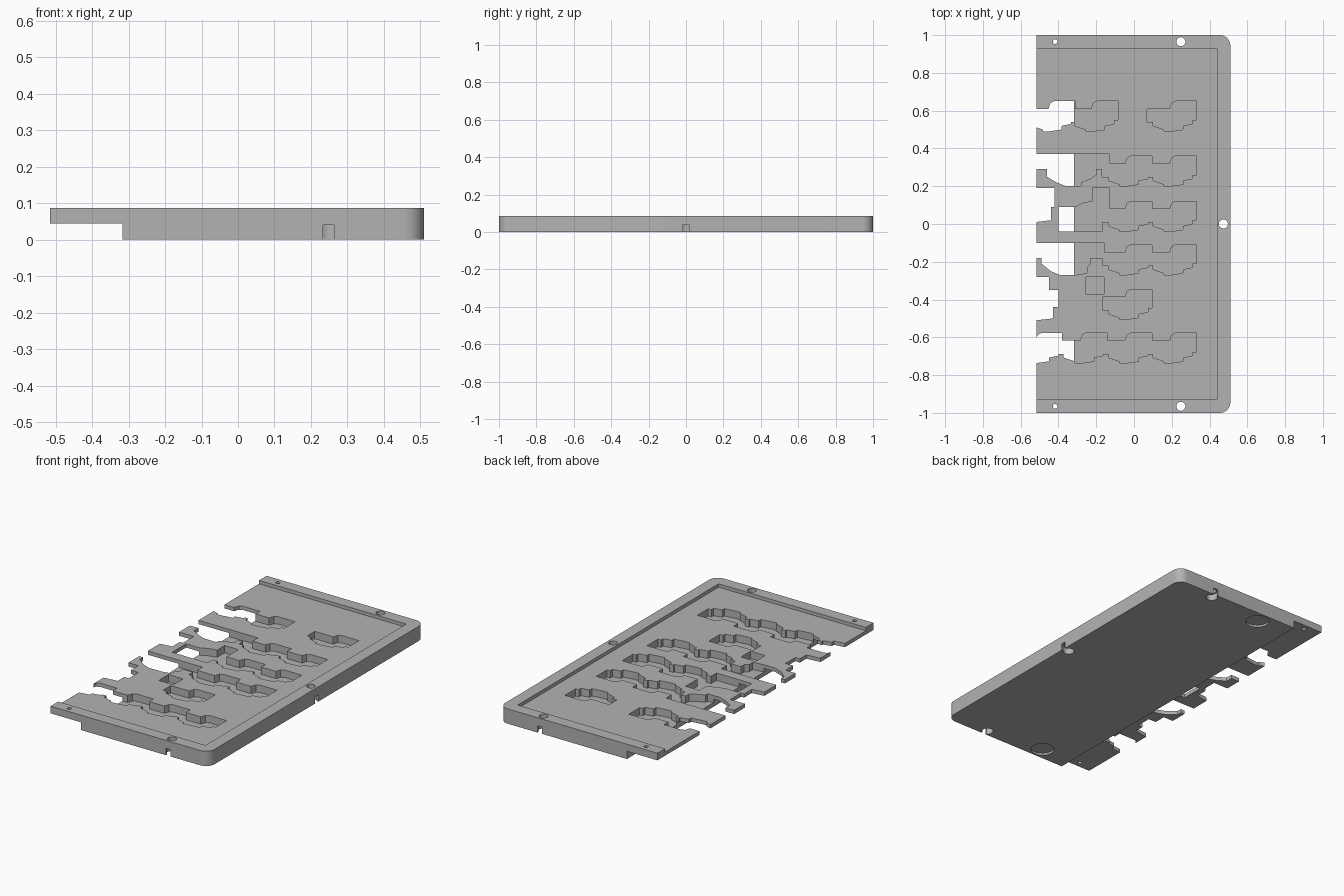
import bpy, bmesh, math

if "Cube" in bpy.data.objects:
    bpy.data.objects.remove(bpy.data.objects["Cube"])

TOP, RECESS, STEP, FLOOR = 0.087, 0.067, 0.045, 0.024
ABOVE, BELOW = 0.2, -0.1

grey = bpy.data.materials.new("plain_grey")
grey.use_nodes = True
grey.diffuse_color = (0.45, 0.45, 0.45, 1)
grey.node_tree.nodes["Principled BSDF"].inputs["Base Color"].default_value = grey.diffuse_color


def prism(name, points, low, high):
    """Extrude a flat outline between two heights."""
    bm = bmesh.new()
    face = bm.faces.new([bm.verts.new((x, y, low)) for x, y in points])
    moved = bmesh.ops.extrude_face_region(bm, geom=[face])["geom"]
    verts = [v for v in moved if isinstance(v, bmesh.types.BMVert)]
    bmesh.ops.translate(bm, verts=verts, vec=(0, 0, high - low))
    bmesh.ops.recalc_face_normals(bm, faces=bm.faces)
    mesh = bpy.data.meshes.new(name)
    bm.to_mesh(mesh)
    bm.free()
    mesh.materials.append(grey)
    obj = bpy.data.objects.new(name, mesh)
    bpy.context.collection.objects.link(obj)
    return obj


def box(x0, x1, y0, y1):
    return [(x0, y0), (x1, y0), (x1, y1), (x0, y1)]


def arc(x, y, r, start=0, sweep=360, n=24):
    steps = n if sweep == 360 else n + 1
    angles = [math.radians(start + sweep * i / n) for i in range(steps)]
    return [(x + r * math.cos(a), y + r * math.sin(a)) for a in angles]


def cut(points, low, high):
    """Subtract a prism from the plate."""
    cutter = prism("cutter", points, low, high)
    cutter.hide_render = True
    mod = plate.modifiers.new("cut", "BOOLEAN")
    mod.operation, mod.solver, mod.object = "DIFFERENCE", "EXACT", cutter
    bpy.context.view_layer.objects.active = plate
    bpy.ops.object.modifier_apply(modifier=mod.name)
    bpy.data.objects.remove(cutter)


def pocket(outline, dx=0, dy=0):
    """Cut a pocket whose outline is given in hundredths."""
    cut([((x + dx) / 100, (y + dy) / 100) for x, y in outline], FLOOR, ABOVE)


# Plate with two rounded corners, and the thinner overhang on the left
R = 0.055
plate = prism("plate", [(-0.515, -1)] + arc(0.51 - R, -1 + R, R, -90, 90, 10)
              + arc(0.51 - R, 1 - R, R, 0, 90, 10) + [(-0.515, 1)], 0, TOP)
cut(box(-0.7, -0.317, -1.1, 1.1), BELOW, STEP)

# Shallow recess inside the rim
cut(box(-0.7, 0.44, -0.93, 0.93), RECESS, ABOVE)

# Repeated stepped pocket, measured from its top right corner
stepped = [(-26, -4), (-14, -4), (-13, -1), (-11, 0), (0, 0), (0, -10), (-2, -10),
           (-2, -12), (-7, -13), (-7, -15), (-14, -16), (-17, -16), (-17, -15),
           (-23, -13), (-23, -11), (-26, -11)]
rows = {65: (33, -8.5, -31.3), 36: (33, 9.4), 12: (33, 9.4), -11: (33, 9.4),
        -34.6: (9.4,), -57.7: (33, 9.4, -14.3, -38)}
for top, rights in rows.items():
    for right in rights:
        pocket(stepped, right, top)

# Irregular openings along the left edge
openings = [
    [(-60, 37), (-13, 37), (-13, 25), (-17, 25), (-17, 29), (-20, 29), (-20, 26), (-23, 24),
     (-28, 22), (-28, 20), (-36, 20), (-41, 22), (-46, 25), (-46, 29), (-60, 29)],
    [(-60, -10), (-16, -10), (-16, -18), (-23, -18), (-23, -21), (-25, -23), (-25, -26),
     (-31, -27), (-39, -27), (-44, -25), (-49, -21), (-49, -18), (-60, -18)],
    [(-40, 9), (-31, 9), (-27, 11), (-22, 12), (-22, 19), (-13, 19), (-13, 1), (-17, 1),
     (-17, -4), (-40, -4)],
    [(-60, 19), (-42, 19), (-42, 9), (-44, 9), (-44, 2), (-52, 1), (-60, 1)],
    [(-60, -28), (-45, -28), (-45, -35), (-40, -35), (-40, -44), (-43, -44), (-43, -50),
     (-52, -51), (-60, -51)],
    box(-25.5, -16, -37, -28),
]
for outline in openings:
    pocket(outline)

# Screw holes with wider undersides and slots to the edge
W, SLOT = 0.015, 0.04
for x, y in [(0.248, 0.965), (0.248, -0.965), (0.473, 0)]:
    cut(arc(x, y, 0.024), BELOW, ABOVE)
    cut(arc(x, y, 0.031), BELOW, SLOT)
    if y:
        end = math.copysign(1.1, y)
        cut(box(x - W, x + W, min(y, end), max(y, end)), BELOW, SLOT)
    else:
        cut(box(x, 0.7, -W, W), BELOW, SLOT)

# Pin holes in the overhang and round shallow seats underneath
for side in (-1, 1):
    cut(arc(-0.417, side * 0.965, 0.012), BELOW, ABOVE)
    cut(arc(-0.115, side * 0.925, 0.064), BELOW, 0.012)

# Smooth the round walls, keep the edges crisp
plate.select_set(True)
bpy.context.view_layer.objects.active = plate
bpy.ops.object.shade_smooth_by_angle(angle=math.radians(30))
